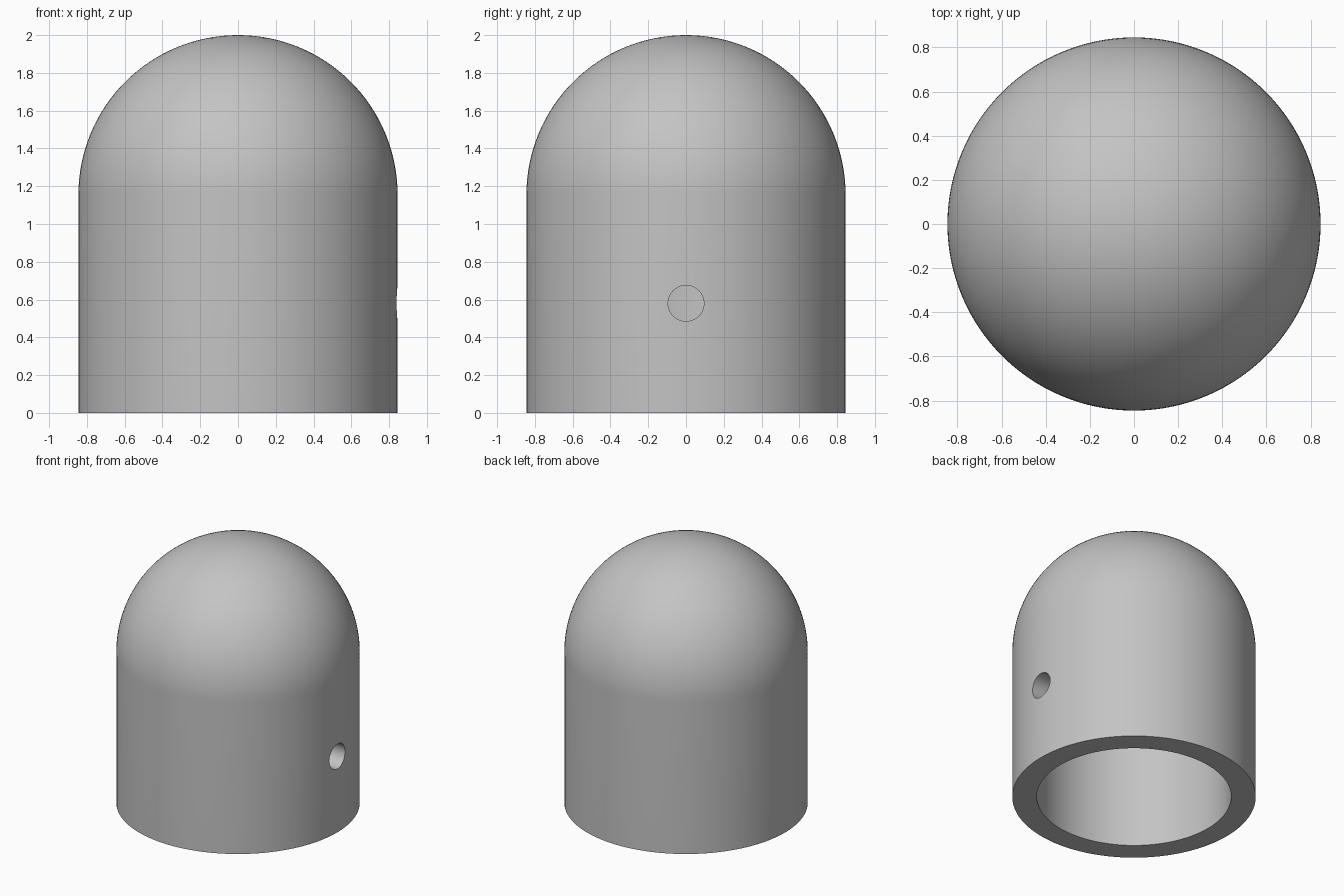
import bpy
import bmesh
from math import cos, sin, pi, radians
from mathutils import Matrix, Vector

RADIUS = 0.845         # outer wall and dome
BORE = 0.675           # inner wall and dome
SPRING = 2 - RADIUS    # height where the domes begin
SEGMENTS = 128
ARC_STEPS = 32
HOLE_RADIUS = 0.095
HOLE_HEIGHT = 0.58

cube = bpy.data.objects.get("Cube")
if cube:
    bpy.data.objects.remove(cube, do_unlink=True)

grey = bpy.data.materials.new("plain grey")
grey.use_nodes = True
colour = (0.55, 0.55, 0.55, 1)
grey.diffuse_color = colour
grey.node_tree.nodes["Principled BSDF"].inputs["Base Color"].default_value = colour


def make_object(name, bm):
    bmesh.ops.recalc_face_normals(bm, faces=bm.faces)
    mesh = bpy.data.meshes.new(name)
    bm.to_mesh(mesh)
    bm.free()
    mesh.materials.append(grey)
    obj = bpy.data.objects.new(name, mesh)
    bpy.context.collection.objects.link(obj)
    return obj


def dome_arc(radius):
    """Quarter circle from the wall up to the pole."""
    angles = [pi / 2 * i / ARC_STEPS for i in range(ARC_STEPS + 1)]
    return [Vector((radius * cos(a), 0, SPRING + radius * sin(a))) for a in angles]


# Hollow domed cap: one wall profile turned about the upright axis
profile = [*reversed(dome_arc(RADIUS)), Vector((RADIUS, 0, 0)),
           Vector((BORE, 0, 0)), *dome_arc(BORE)]
bm = bmesh.new()
points = [bm.verts.new(p) for p in profile]
edges = [bm.edges.new(pair) for pair in zip(points, points[1:])]
bmesh.ops.spin(bm, geom=points + edges, cent=(0, 0, 0), axis=(0, 0, 1),
               angle=2 * pi, steps=SEGMENTS, use_merge=True)
bmesh.ops.remove_doubles(bm, verts=bm.verts, dist=0.0001)
cap = make_object("domed_cap", bm)

# Round hole through the left wall
bm = bmesh.new()
bmesh.ops.create_cone(bm, cap_ends=True, segments=48, radius1=HOLE_RADIUS,
                      radius2=HOLE_RADIUS, depth=0.6,
                      matrix=Matrix.Translation((RADIUS, 0, HOLE_HEIGHT))
                      @ Matrix.Rotation(pi / 2, 4, "Y"))
cutter = make_object("hole_cutter", bm)
cutter.hide_render = True

cut = cap.modifiers.new("side hole", "BOOLEAN")
cut.operation = "DIFFERENCE"
cut.solver = "EXACT"
cut.object = cutter

bpy.ops.object.select_all(action="DESELECT")
cap.select_set(True)
bpy.context.view_layer.objects.active = cap
bpy.ops.object.modifier_apply(modifier=cut.name)
bpy.data.objects.remove(cutter, do_unlink=True)
bpy.ops.object.shade_smooth_by_angle(angle=radians(30))
